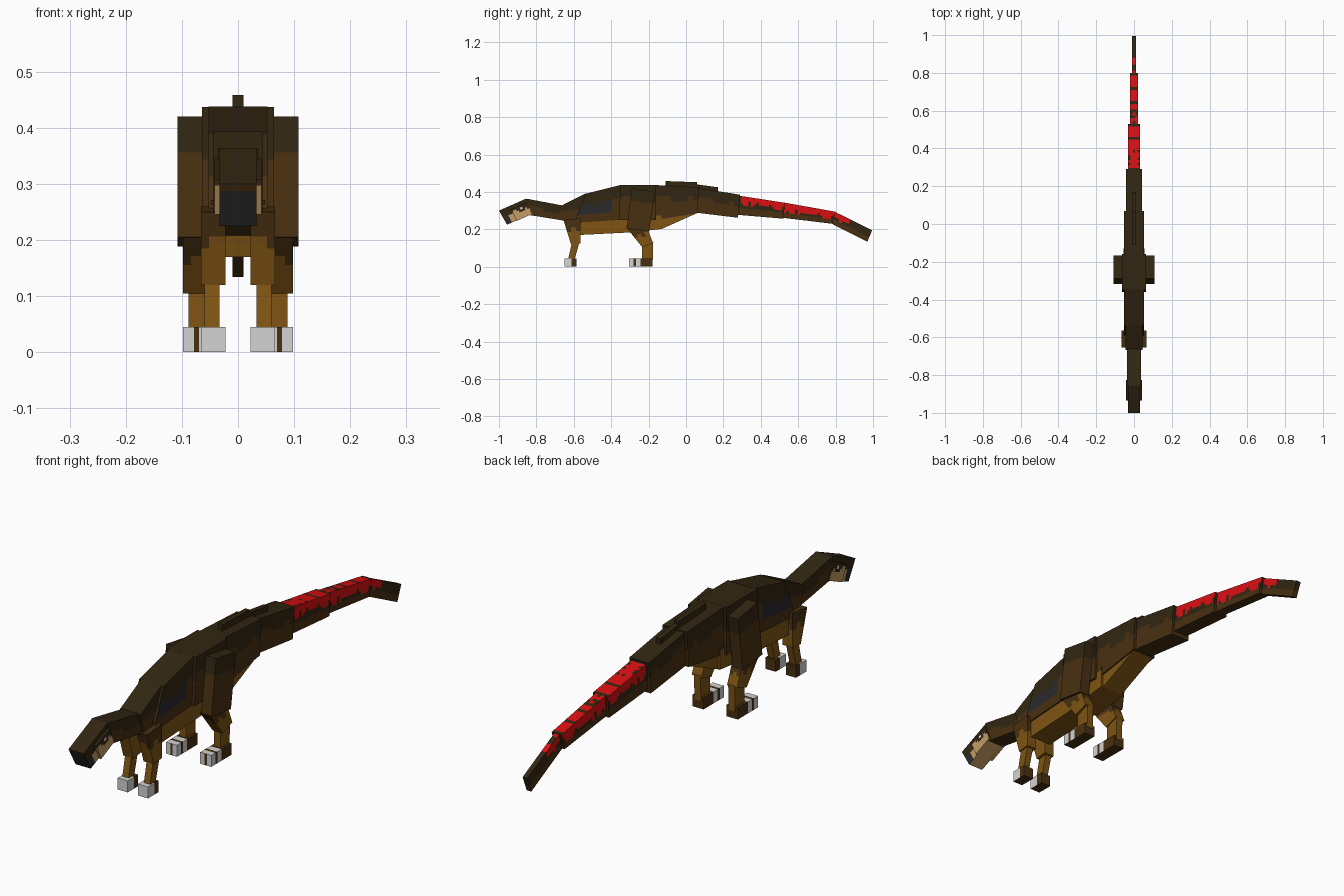
import bpy, bmesh, math
from mathutils import Vector

if "Cube" in bpy.data.objects:
    bpy.data.objects.remove(bpy.data.objects["Cube"])


def linear(c):
    c /= 255
    return c / 12.92 if c < 0.04 else ((c + 0.055) / 1.055) ** 2.4


# Flat colours
PALETTE = {
    "dark_brown": (50, 38, 18), "brown": (72, 48, 17), "ochre": (126, 84, 20),
    "red": (220, 15, 18), "tan": (196, 156, 100), "claw_grey": (212, 212, 212),
    "charcoal": (42, 42, 45), "eye_white": (225, 225, 220),
}
NAMES = list(PALETTE)
MATS = []
for mat_name, rgb in PALETTE.items():
    m = bpy.data.materials.new(mat_name)
    m.use_nodes = True
    col = [linear(c) for c in rgb] + [1]
    m.diffuse_color = col
    bsdf = m.node_tree.nodes["Principled BSDF"]
    bsdf.inputs["Base Color"].default_value = col
    bsdf.inputs["Roughness"].default_value = 0.9
    MATS.append(m)


def block(name, quad, x0, x1, paint, cuts=(1, 1, 1)):
    """Block with side profile quad: front bottom, back bottom, back top, front top."""
    bm = bmesh.new()
    bmesh.ops.create_cube(bm, size=1)
    bmesh.ops.translate(bm, verts=bm.verts, vec=(0.5, 0.5, 0.5))
    for axis, n in enumerate(cuts):
        normal = Vector([float(axis == k) for k in range(3)])
        for i in range(1, n):
            bmesh.ops.bisect_plane(bm, geom=bm.verts[:] + bm.edges[:] + bm.faces[:],
                                   plane_co=normal * (i / n), plane_no=normal)
    bm.normal_update()
    for f in bm.faces:
        c = f.calc_center_median()
        shade = paint if isinstance(paint, str) else paint(c.x, c.y, c.z, f.normal)
        f.material_index = NAMES.index(shade)
    fb, bb, bt, ft = [Vector(p) for p in quad]
    for v in bm.verts:
        x, u, w = v.co
        p = fb.lerp(bb, u).lerp(ft.lerp(bt, u), w)
        v.co = (x0 + (x1 - x0) * x, p.x, p.y)
    bmesh.ops.recalc_face_normals(bm, faces=bm.faces)
    mesh = bpy.data.meshes.new(name)
    bm.to_mesh(mesh)
    bm.free()
    for m in MATS:
        mesh.materials.append(m)
    ob = bpy.data.objects.new(name, mesh)
    bpy.context.collection.objects.link(ob)
    return ob


def centred(name, quad, half, paint, cuts=(1, 1, 1)):
    block(name, quad, -half, half, paint, cuts)


def pair(name, quad, x0, x1, paint, cuts=(1, 1, 1)):
    block("left_" + name, quad, x0, x1, paint, cuts)
    mirrored = paint if isinstance(paint, str) else (lambda x, u, v, n: paint(1 - x, u, v, n))
    block("right_" + name, quad, -x1, -x0, mirrored, cuts)


def jag(t):
    return (math.sin(round(t * 100) * 12.99) * 43758) % 1


# Colour rules: u runs front to back, v bottom to top
def back_paint(x, u, v, n):
    if n.z < -0.5:
        return "brown"
    return "dark_brown" if v > 0.45 + 0.2 * jag(u) else "brown"


def chest_paint(x, u, v, n):
    if abs(n.x) > 0.5 and u < 0.8 and 0.3 < v < 0.55 + 0.15 * jag(u):
        return "charcoal"
    return back_paint(x, u, v, n)


def belly_paint(x, u, v, n):
    return "brown" if v > 0.75 + 0.2 * jag(u) else "ochre"


def limb_paint(x, u, v, n):
    if n.z < -0.5:
        return "brown"
    return "dark_brown" if n.z > 0.5 or v > 0.7 else "brown"


def lower_limb_paint(x, u, v, n):
    return "brown" if v > 0.45 + 0.4 * jag(u + x) else "ochre"


def foot_paint(x, u, v, n):
    if n.z < -0.5:
        return "brown"
    if n.y < -0.5:
        return "brown" if 0.35 < x < 0.55 else "claw_grey"
    return "claw_grey" if u < 0.2 or 0.32 < u < 0.5 else "brown"


def front_foot_paint(x, u, v, n):
    return "claw_grey" if n.z > -0.5 and n.y < 0.5 and u < 0.6 else "brown"


def tail_paint(start, end, depth, stripes):
    def rule(x, u, v, n):
        if n.z < -0.5 or abs(n.y) > 0.5 or not start < u < end:
            return "brown" if n.z < -0.5 or v < 0.4 else "dark_brown"
        if n.z > 0.5:
            gap = jag(u) < stripes or (u < start + 0.4 and jag(u + x * 3) < stripes * 1.5)
            return "dark_brown" if gap else "red"
        edge = 1 - depth * (0.6 + 0.6 * jag(u))
        return "red" if v > edge else ("dark_brown" if v > 0.35 else "brown")
    return rule


def face_paint(x, u, v, n):
    if n.y < -0.5:
        return "charcoal" if v < 0.8 else "brown"
    if n.z < -0.5:
        return "tan"
    if n.z > 0.5 or n.y > 0.5:
        return "dark_brown"
    if u < 0.2:
        return "charcoal" if v < 0.5 else "dark_brown"
    return "tan" if v < 0.5 + 0.25 * jag(u) else "dark_brown"


def cheek_paint(x, u, v, n):
    if n.z > 0.5 or n.y > 0.5:
        return "dark_brown"
    if abs(n.x) > 0.5:
        if 0.5 < u < 0.7 and 0.68 < v < 0.9:
            return "eye_white" if u < 0.6 else "charcoal"
        return "tan" if v < 0.45 + 0.35 * jag(u) else "dark_brown"
    return "tan" if v < 0.8 else "brown"


# Head and neck
centred("head", [(-.957, .225), (-.82, .283), (-.855, .364), (-1, .30)], .033, face_paint, (1, 10, 6))
pair("cheek", [(-.905, .245), (-.825, .281), (-.85, .345), (-.935, .308)], .030, .042, cheek_paint, (1, 8, 6))
centred("neck", [(-.86, .28), (-.60, .238), (-.62, .32), (-.855, .364)], .036, back_paint, (1, 8, 5))
centred("neck_base", [(-.645, .245), (-.56, .20), (-.535, .393), (-.667, .326)], .044, back_paint, (1, 4, 5))

# Torso
centred("chest", [(-.60, .235), (-.36, .25), (-.345, .438), (-.535, .391)], .053, chest_paint, (1, 10, 8))
centred("middle_body", [(-.36, .25), (-.16, .25), (-.16, .437), (-.35, .437)], .064, back_paint, (1, 8, 6))
centred("rump", [(-.17, .25), (.06, .285), (.07, .425), (-.17, .437)], .053, back_paint, (1, 8, 6))
centred("front_belly", [(-.565, .17), (-.29, .184), (-.29, .29), (-.59, .27)], .048, belly_paint, (1, 10, 6))
centred("middle_belly", [(-.29, .184), (-.13, .202), (-.13, .29), (-.29, .29)], .055, belly_paint, (1, 8, 6))
centred("rear_belly", [(-.13, .202), (.06, .287), (.05, .32), (-.13, .29)], .047, belly_paint, (1, 8, 6))
centred("front_ridge", [(-.11, .43), (.06, .42), (.06, .452), (-.11, .458)], .010, "dark_brown")
centred("rear_ridge", [(.06, .40), (.17, .39), (.17, .425), (.06, .440)], .010, "dark_brown")

# Tail
centred("tail_base", [(.055, .289), (.278, .262), (.29, .385), (.07, .42)], .042, back_paint, (1, 8, 6))
centred("tail_front", [(.27, .278), (.52, .257), (.53, .342), (.283, .38)], .032,
        tail_paint(0.06, 1, 0.42, 0.14), (5, 18, 8))
centred("tail_middle", [(.515, .262), (.78, .23), (.80, .294), (.53, .342)], .021,
        tail_paint(0, 1, 0.6, 0.22), (3, 18, 6))
centred("tail_tip", [(.775, .232), (.97, .134), (.995, .195), (.795, .294)], .010,
        tail_paint(0, 0.42, 0.5, 0.2), (1, 12, 5))

# Front legs
pair("upper_arm", [(-.615, .12), (-.565, .125), (-.565, .26), (-.655, .25)], .022, .066, lower_limb_paint, (3, 3, 6))
pair("forearm", [(-.63, .04), (-.595, .04), (-.57, .13), (-.61, .13)], .033, .060, "ochre")
pair("front_foot", [(-.65, 0), (-.585, 0), (-.585, .045), (-.65, .045)], .022, .066, front_foot_paint, (1, 5, 1))

# Hind legs
pair("thigh", [(-.318, .205), (-.198, .188), (-.166, .40), (-.289, .42)], .064, .108, limb_paint, (1, 1, 10))
pair("shin", [(-.235, .105), (-.175, .125), (-.205, .20), (-.315, .205)], .055, .098, lower_limb_paint, (3, 4, 6))
pair("ankle", [(-.235, .03), (-.178, .03), (-.175, .13), (-.235, .13)], .060, .088, "ochre")
pair("hind_foot", [(-.305, 0), (-.18, 0), (-.18, .045), (-.305, .045)], .050, .098, foot_paint, (5, 10, 1))
